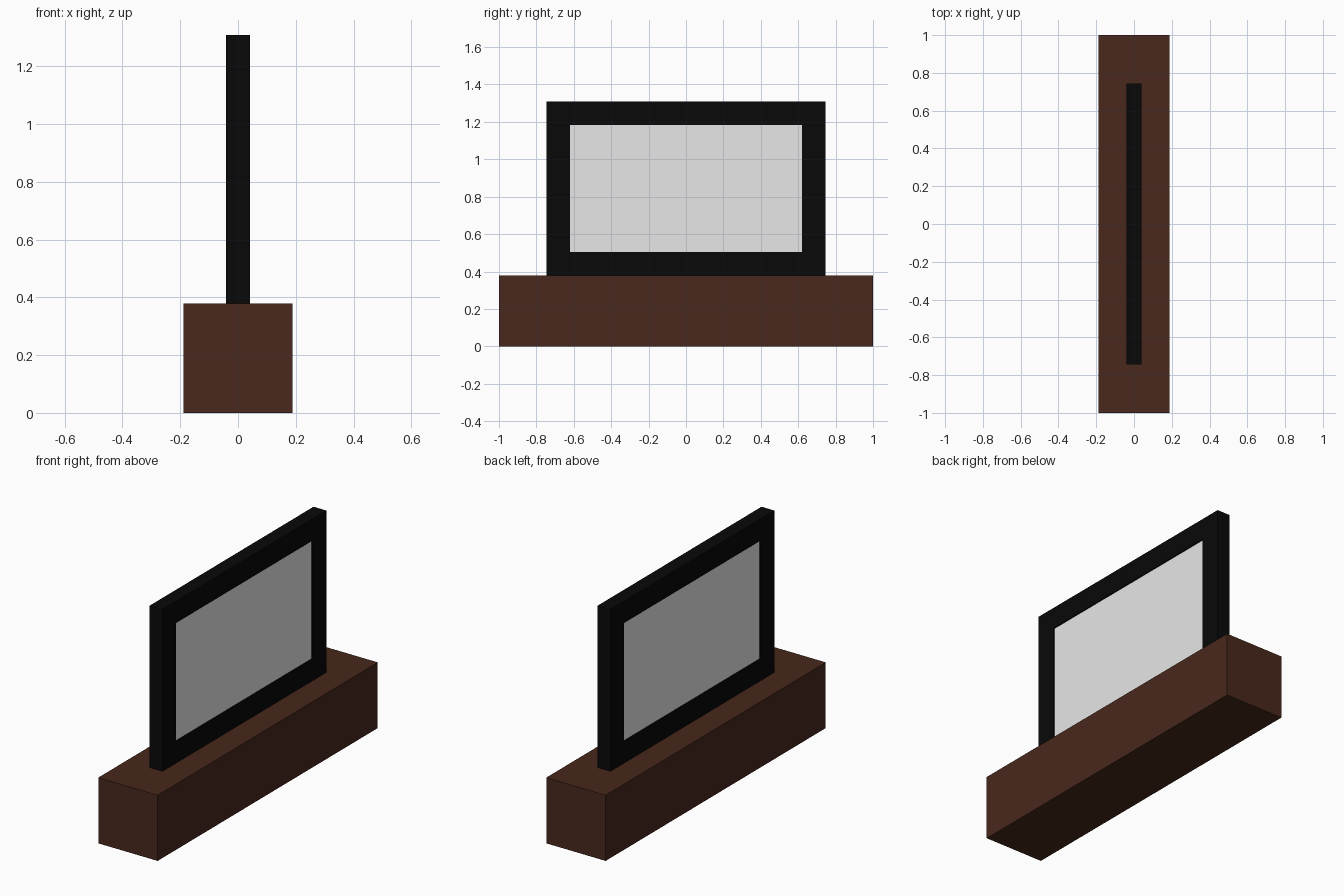
import bpy, bmesh

if "Cube" in bpy.data.objects:
    bpy.data.objects.remove(bpy.data.objects["Cube"])


def material(name, color):
    m = bpy.data.materials.new(name)
    m.diffuse_color = (*color, 1.0)
    m.use_nodes = True
    m.node_tree.nodes["Principled BSDF"].inputs["Base Color"].default_value = m.diffuse_color
    return m


brown = material("dark_brown", (0.065, 0.0212, 0.0115))
black = material("black", (0.0025, 0.0025, 0.0025))
grey = material("light_grey", (0.8, 0.8, 0.8))


def finish(name, bm, mat):
    bmesh.ops.recalc_face_normals(bm, faces=bm.faces[:])
    mesh = bpy.data.meshes.new(name)
    bm.to_mesh(mesh)
    bm.free()
    mesh.materials.append(mat)
    ob = bpy.data.objects.new(name, mesh)
    bpy.context.collection.objects.link(ob)
    return ob


def box(name, half_x, half_y, z0, z1, mat):
    bm = bmesh.new()
    bmesh.ops.create_cube(bm, size=1)
    bmesh.ops.scale(bm, vec=(2 * half_x, 2 * half_y, z1 - z0), verts=bm.verts)
    bmesh.ops.translate(bm, vec=(0, 0, (z0 + z1) / 2), verts=bm.verts)
    return finish(name, bm, mat)


def frame(name, half_x, half_y, z0, z1, border, mat):
    # Rectangular cross-section swept around four mitred corners
    bm = bmesh.new()
    loops = []
    for sy, top in ((-1, 0), (1, 0), (1, 1), (-1, 1)):
        section = []
        for x, b in ((-half_x, 0), (half_x, 0), (half_x, border), (-half_x, border)):
            z = z1 - b if top else z0 + b
            section.append(bm.verts.new((x, sy * (half_y - b), z)))
        loops.append(section)
    for i in range(4):
        a, c = loops[i], loops[(i + 1) % 4]
        for j in range(4):
            k = (j + 1) % 4
            bm.faces.new((a[j], a[k], c[k], c[j]))
    return finish(name, bm, mat)


# Long plinth
box("base", 0.189, 1.0, 0.0, 0.378, brown)
# Upright border standing on the plinth
frame("screen_frame", 0.041, 0.745, 0.378, 1.309, 0.125, black)
# Panel slightly recessed on both sides
box("screen_panel", 0.034, 0.62, 0.503, 1.184, grey)
